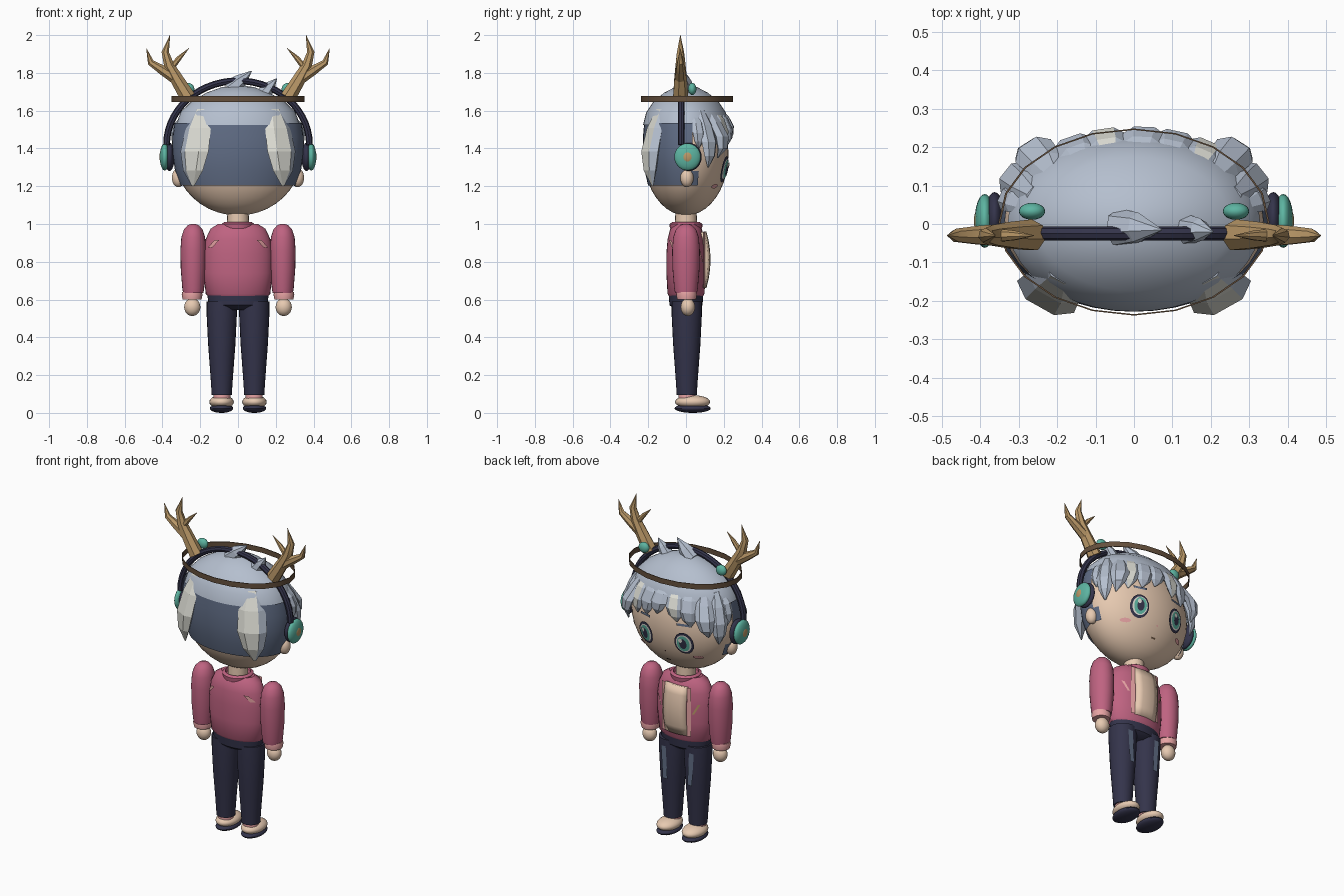
import bpy, bmesh, math
from mathutils import Vector

cube = bpy.data.objects.get("Cube")
if cube:
    bpy.data.objects.remove(cube, do_unlink=True)


def material(name, r, g, b):
    m = bpy.data.materials.new(name)
    m.use_nodes = True
    m.diffuse_color = (r, g, b, 1)
    m.node_tree.nodes["Principled BSDF"].inputs["Base Color"].default_value = (r, g, b, 1)
    return m


SKIN = material("skin", .80, .59, .44)
HAIR = material("silver_hair", .46, .52, .62)
SLATE = material("slate", .12, .155, .24)
LIGHT = material("pale_highlight", .72, .72, .66)
PINK = material("pink", .52, .125, .22)
ROSE = material("light_pink", .80, .37, .37)
NAVY = material("navy", .034, .034, .07)
TEAL = material("teal", .11, .46, .36)
TAN = material("antler_tan", .50, .32, .14)
BROWN = material("brown", .13, .08, .046)


def finish(name, bm, mats, smooth=True):
    bmesh.ops.recalc_face_normals(bm, faces=bm.faces)
    me = bpy.data.meshes.new(name)
    bm.to_mesh(me)
    bm.free()
    for m in mats if isinstance(mats, tuple) else (mats,):
        me.materials.append(m)
    if smooth:
        me.shade_smooth()
        me.set_sharp_from_angle(angle=math.radians(40))
    ob = bpy.data.objects.new(name, me)
    bpy.context.collection.objects.link(ob)
    return ob


def ball(name, loc, size, mat, seg=24):
    bm = bmesh.new()
    bmesh.ops.create_uvsphere(bm, u_segments=seg, v_segments=seg // 2, radius=1)
    bmesh.ops.scale(bm, vec=size, verts=bm.verts)
    bmesh.ops.translate(bm, vec=loc, verts=bm.verts)
    return finish(name, bm, mat)


def bridge(bm, rings, cap=True, marked=()):
    rings = [[bm.verts.new(p) for p in r] for r in rings]
    n = len(rings[0])
    for a, b in zip(rings, rings[1:]):
        for i in range(n):
            f = bm.faces.new((a[i], a[(i + 1) % n], b[(i + 1) % n], b[i]))
            f.material_index = int(i in marked)
    if cap:
        bm.faces.new(rings[0])
        bm.faces.new(rings[-1])


def lathe(name, profile, mat, loc=(0, 0), sx=1, sy=1, seg=24, cap=True, keep=None):
    """Turned shape with an elliptical section; profile holds (radius, z)."""
    bm = bmesh.new()
    turn = [math.tau * i / seg for i in range(seg)]
    bridge(bm, [[(loc[0] + r * sx * math.cos(a), loc[1] + r * sy * math.sin(a), z)
                 for a in turn] for r, z in profile], cap)
    if keep:
        drop = [f for f in bm.faces if not keep(f.calc_center_median())]
        bmesh.ops.delete(bm, geom=drop, context='FACES')
    return finish(name, bm, mat)


def tube(name, pts, radii, mat, sides=8, smooth=True):
    """Round tapering tube along a path."""
    pts = [Vector(p) for p in pts]
    rings = []
    for i, p in enumerate(pts):
        d = (pts[min(i + 1, len(pts) - 1)] - pts[max(i - 1, 0)]).normalized()
        u = Vector((0, 1, 0))
        u = (u - d * u.dot(d)).normalized()
        v = d.cross(u)
        rings.append([p + radii[i] * (u * math.cos(a) + v * math.sin(a))
                      for a in (math.tau * k / sides for k in range(sides))])
    bm = bmesh.new()
    bridge(bm, rings)
    return finish(name, bm, mat, smooth)


def lock(name, x, y, top, bottom, width, thick, flare=.02, sway=0, marked=()):
    """Faceted hanging hair lock, wide across the head and thin outward."""
    out = Vector((x / .34 ** 2, y / .23 ** 2, 0)).normalized()
    side = Vector((-out.y, out.x, 0))
    rings = []
    for t, w, push in ((0, .5, -.05), (.25, .9, -.012), (.55, 1, flare * .8), (.8, .7, flare), (1, .08, flare * .5)):
        c = Vector((x, y, top + (bottom - top) * t)) + out * push + side * sway * t * t
        rings.append([c + side * width * w * math.cos(a) + out * thick * w * math.sin(a)
                      for a in (math.tau * k / 6 for k in range(6))])
    bm = bmesh.new()
    bridge(bm, rings, marked=marked)
    return finish(name, bm, (HAIR, LIGHT), False)


def head_y(x, z):
    return .225 * math.sqrt(max(0, 1 - (x / .34) ** 2 - ((z - 1.37) / .325) ** 2))


def torso_y(x, z):
    return .1 * math.sqrt(max(0, 1 - (x / .18) ** 2))


def plate(name, pts, mat, surface, off, sign=1):
    """Thin painted patch that hugs a surface."""
    n = len(pts)
    mid = (sum(p[0] for p in pts) / n, sum(p[1] for p in pts) / n)
    bm = bmesh.new()
    vs = [bm.verts.new((x, sign * (surface(x, z) + off), z)) for x, z in pts + [mid]]
    for i in range(n):
        bm.faces.new((vs[i], vs[(i + 1) % n], vs[n]))
    return finish(name, bm, mat)


def oval(cx, cz, rx, rz, n=16):
    return [(cx + rx * math.cos(math.tau * i / n), cz + rz * math.sin(math.tau * i / n)) for i in range(n)]


def strip(cx, cz, w, h, lean=0):
    return [(cx - w - lean, cz - h), (cx + w - lean, cz - h), (cx + w + lean, cz + h), (cx - w + lean, cz + h)]


# Head and neck
ball("head", (0, 0, 1.37), (.34, .225, .325), SKIN, 40)
lathe("neck", [(.058, .98), (.056, 1.1)], SKIN)

# Hair shells
lathe("back_hair", [(.88, 1.205), (.96, 1.28), (1, 1.37), (1, 1.46), (.97, 1.535)], SLATE,
      sx=.347, sy=.228, seg=40, cap=False, keep=lambda c: c.y < .05)
lathe("hair_cap", [(.01, 1.735), (.25, 1.725), (.5, 1.695), (.75, 1.645), (.91, 1.59), (.98, 1.525)], HAIR,
      sx=.335, sy=.232, seg=40)
tube("crown_tuft", [(-.04, -.01, 1.71), (.01, -.01, 1.755), (.072, -.015, 1.81)], [.05, .04, .002], HAIR, 7, False)
tube("side_tuft", [(.14, -.015, 1.69), (.17, -.015, 1.73), (.205, -.02, 1.77)], [.04, .03, .002], HAIR, 7, False)

# Fringe
for i, (x, bottom, sway, marked) in enumerate(((-.15, 1.40, .02, ()), (-.07, 1.42, .02, (1,)),
                                              (.02, 1.44, -.02, ()), (.10, 1.41, -.02, ()), (.18, 1.39, -.02, (1,)))):
    y = .222 * math.sqrt(1 - (x / .34) ** 2)
    lock(f"fringe_{i}", x, y, 1.61, bottom, .055, .022, .015, sway, marked)

for s, side in ((1, "left"), (-1, "right")):
    # Side and back locks
    lock(side + "_temple_lock", s * .235, .165, 1.60, 1.35, .055, .03, .045, -s * .03)
    lock(side + "_cheek_lock", s * .30, .11, 1.60, 1.30, .05, .028, .025)
    lock(side + "_ear_lock", s * .325, .065, 1.58, 1.40, .035, .02, .01)
    lock(side + "_back_lock", s * .215, -.175, 1.61, 1.20, .085, .035, .025,
         s * .02, (0, 1) if s < 0 else (1, 2))

    # Ear, headphone cup and hair bead
    ball(side + "_ear", (s * .315, .005, 1.245), (.035, .035, .05), SKIN)
    ball(side + "_ear_pad", (s * .362, .015, 1.355), (.026, .068, .075), NAVY)
    ball(side + "_ear_cup", (s * .388, .008, 1.355), (.026, .07, .072), TEAL)
    ball(side + "_cup_disc", (s * .402, .008, 1.355), (.014, .034, .036), TAN)
    ball(side + "_bead", (s * .265, .033, 1.715), (.034, .022, .032), TEAL)

    # Antler
    for part, pts, radii in (
            ("beam", [(.265, 1.67), (.32, 1.76), (.365, 1.84), (.385, 1.91), (.36, 2.0)], [.042, .036, .028, .02, .001]),
            ("outer_tine", [(.34, 1.775), (.40, 1.815), (.462, 1.855), (.485, 1.93)], [.03, .026, .018, .001]),
            ("inner_tine", [(.355, 1.825), (.31, 1.88), (.26, 1.93)], [.018, .013, .001])):
        tube(f"{side}_antler_{part}", [(s * x, -.03, z) for x, z in pts], radii, TAN, 7)

    # Face
    ex, ez = s * .13, 1.29
    for part, rx, rz, mat, off in (("outline", .056, .07, NAVY, .008), ("white", .045, .056, LIGHT, .011),
                                   ("iris", .037, .05, TEAL, .014), ("pupil", .021, .033, NAVY, .017)):
        plate(f"{side}_eye_{part}", oval(ex, ez, rx, rz), mat, head_y, off)
    plate(side + "_eye_glint", oval(ex + .012, ez + .022, .012, .014, 8), LIGHT, head_y, .02)
    plate(side + "_brow", strip(ex, 1.405, .04, .007), SLATE, head_y, .007)
    plate(side + "_blush", oval(s * .19, 1.2, .028, .012, 10), ROSE, head_y, .008)

    # Arm and hand
    lathe(side + "_sleeve", [(.01, 1.0), (.03, .993), (.05, .97), (.063, .93), (.068, .86), (.066, .76),
                             (.058, .66), (.054, .635)], PINK, (s * .237, 0), 1, 1.08)
    lathe(side + "_cuff", [(.052, .64), (.055, .625), (.05, .6)], ROSE, (s * .243, .003))
    ball(side + "_hand", (s * .242, .01, .56), (.043, .038, .047), SKIN)

    # Leg and shoe
    lathe(side + "_leg", [(.08, .59), (.08, .52), (.072, .36), (.06, .2), (.053, .095)], NAVY, (s * .086, .004))
    plate(side + "_knee_patch", strip(s * .09, .45, .016, .1, s * .006), SLATE, lambda x, z: .08, .005)
    lathe(side + "_sock", [(.045, .12), (.045, .07)], ROSE, (s * .086, .005))
    ball(side + "_shoe", (s * .087, .035, .058), (.065, .093, .036), SKIN)
    ball(side + "_sole", (s * .087, .035, .024), (.062, .096, .024), NAVY)

    # Jacket marks, front and back
    plate(side + "_back_mark", strip(s * .13, .895, .012, .02, -s * .018), ROSE, torso_y, .008, -1)
    plate(side + "_front_mark", strip(s * .125, .83, .006, .03, s * .015), TAN if s < 0 else ROSE, torso_y, .008)

plate("nose", oval(0, 1.21, .006, .005, 8), ROSE, head_y, .006)
plate("mouth", strip(0, 1.145, .014, .004), BROWN, head_y, .006)

# Circlet and headphone band
lathe("circlet", [(1, 1.645), (1, 1.677), (.985, 1.677), (.985, 1.645), (1, 1.645)], BROWN, (0, .005),
      .352, .243, 20, cap=False)
arc = [math.pi * i / 28 for i in range(29)]
tube("headphone_band", [(.378 * math.cos(a), -.025, 1.42 + .338 * math.sin(a)) for a in arc], [.018] * 29, NAVY)

# Torso, collar and hips
lathe("jacket", [(.85, .615), (.94, .63), (1, .74), (1, .84), (.94, .92), (.8, .975), (.58, 1.0), (.38, .99)],
      PINK, sx=.182, sy=.104, seg=32)
lathe("collar", [(.085, .975), (.088, 1.0), (.072, 1.01), (.066, .985)], PINK, cap=False)
lathe("hips", [(.6, .545), (.95, .57), (1, .63)], NAVY, sx=.163, sy=.092, seg=32)

# Shirt front panel, gently bowed
bm = bmesh.new()
bmesh.ops.create_grid(bm, x_segments=4, y_segments=6, size=1)
for v in bm.verts:
    x, t = v.co.x, v.co.y
    v.co = (x * .075, .13 - .022 * t * t - .012 * x * x, .81 + t * .15)
panel = finish("shirt_panel", bm, SKIN)
thick = panel.modifiers.new("thickness", 'SOLIDIFY')
thick.thickness = .04
thick.offset = -1 if panel.data.polygons[0].normal.y > 0 else 1
for s in (1, -1):
    plate("jacket_edge", strip(s * .088, .81, .012, .15), ROSE, torso_y, .009)
